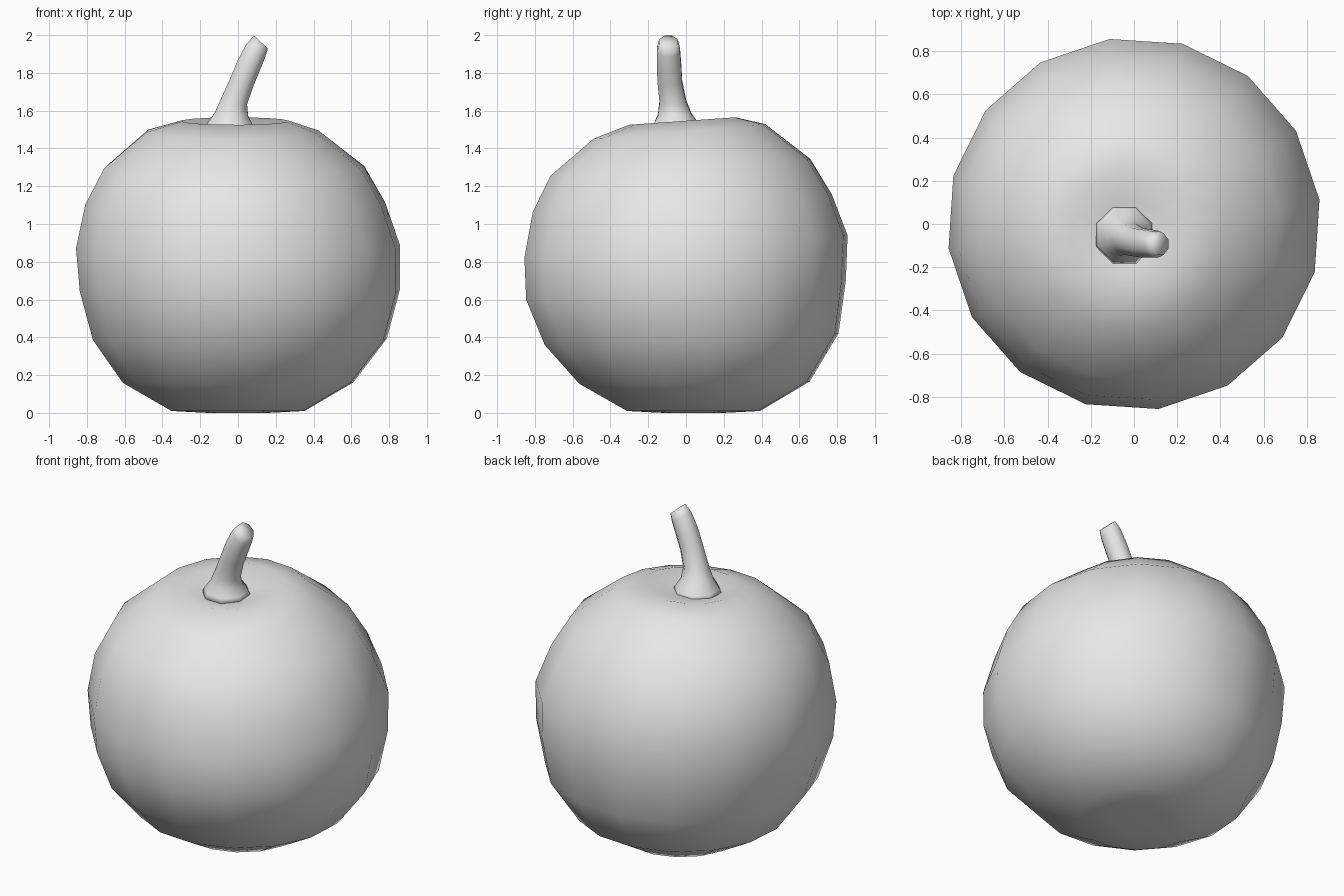
import bpy
import bmesh
import math
from mathutils import Euler, Vector

if "Cube" in bpy.data.objects:
    bpy.data.objects.remove(bpy.data.objects["Cube"], do_unlink=True)


def make_material(name, colour):
    mat = bpy.data.materials.new(name)
    mat.use_nodes = True
    mat.diffuse_color = colour
    mat.node_tree.nodes["Principled BSDF"].inputs["Base Color"].default_value = colour
    return mat


def loft(name, rings, sides, start, mat):
    """Skin rings of (centre, radius, tilt about x, tilt about y), closed at both ends."""
    bm = bmesh.new()
    loops = []
    for centre, radius, tilt_x, tilt_y in rings:
        turn = Euler((tilt_x, tilt_y, 0)).to_matrix()
        loop = []
        for i in range(sides):
            a = start + math.tau * i / sides
            spoke = Vector((math.cos(a), math.sin(a), 0)) * radius
            loop.append(bm.verts.new(Vector(centre) + turn @ spoke))
        loops.append(loop)
    for low, high in zip(loops, loops[1:]):
        for i in range(sides):
            j = (i + 1) % sides
            bm.faces.new((low[i], low[j], high[j], high[i]))
    for loop, centre in ((loops[0], rings[0][0]), (loops[-1], rings[-1][0])):
        hub = bm.verts.new(centre)
        for i in range(sides):
            bm.faces.new((loop[i], loop[(i + 1) % sides], hub))
    bmesh.ops.recalc_face_normals(bm, faces=bm.faces)
    for face in bm.faces:
        face.smooth = True
    mesh = bpy.data.meshes.new(name)
    bm.to_mesh(mesh)
    bm.free()
    mesh.materials.append(mat)
    obj = bpy.data.objects.new(name, mesh)
    bpy.context.collection.objects.link(obj)
    return obj


grey = make_material("plain grey", (0.8, 0.8, 0.8, 1))

# Round body: flat underside, slightly leaning rings, shallow dimple on top
body_rings = [
    ((0, 0.04, 0.0), 0.16, 0, 0),
    ((0, 0.04, 0.01), 0.355, 0, 0),
    ((0, 0.045, 0.16), 0.615, 0.01, 0),
    ((0.01, 0.03, 0.39), 0.785, 0.04, 0),
    ((0.01, 0, 0.65), 0.855, 0.06, 0),
    ((0, 0, 0.88), 0.865, 0.07, 0),
    ((-0.015, -0.02, 1.11), 0.80, 0.06, 0),
    ((-0.02, -0.03, 1.30), 0.695, 0.065, 0),
    ((-0.03, -0.035, 1.49), 0.46, 0.085, 0),
    ((-0.015, -0.02, 1.545), 0.285, 0.07, 0),
    ((-0.03, -0.045, 1.51), 0.15, 0.05, 0),
]
loft("body", body_rings, 16, math.radians(7.5), grey)

# Curved stem: flared foot, narrow neck, tip bent to the side
stem_rings = [
    ((-0.045, -0.05, 1.50), 0.145, 0, 0),
    ((-0.045, -0.05, 1.53), 0.13, 0, 0),
    ((-0.035, -0.06, 1.58), 0.096, 0.03, 0.1),
    ((-0.02, -0.07, 1.65), 0.076, 0.03, 0.25),
    ((0.02, -0.085, 1.75), 0.07, 0.05, 0.4),
    ((0.057, -0.09, 1.84), 0.07, 0, 0.45),
    ((0.095, -0.093, 1.92), 0.066, 0, 0.6),
    ((0.122, -0.093, 1.963), 0.054, 0, 0.75),
]
loft("stem", stem_rings, 8, math.radians(22.5), grey)
